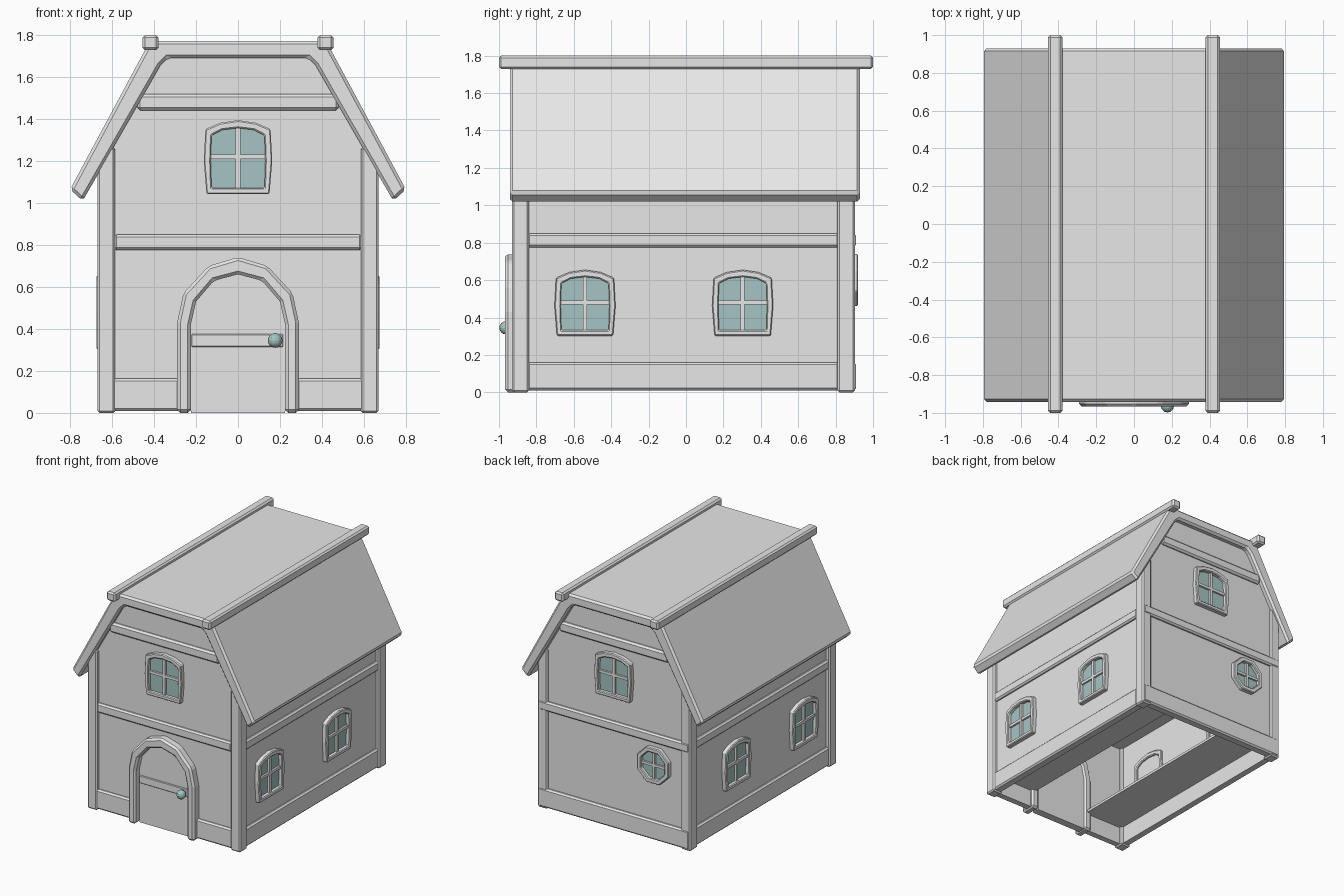
import bpy, bmesh, math
from mathutils import Matrix, Vector

if "Cube" in bpy.data.objects:
    bpy.data.objects.remove(bpy.data.objects["Cube"])


def material(name, rgb):
    m = bpy.data.materials.new(name)
    m.use_nodes = True
    m.diffuse_color = (*rgb, 1)
    m.node_tree.nodes["Principled BSDF"].inputs["Base Color"].default_value = (*rgb, 1)
    return m


GREY = material("plain_grey", (0.8, 0.8, 0.8))
TEAL = material("teal_glass", (0.38, 0.56, 0.55))


def finish(name, bm, mat, bevel=0, place=Matrix()):
    bmesh.ops.transform(bm, matrix=place, verts=bm.verts)
    bmesh.ops.recalc_face_normals(bm, faces=bm.faces)
    mesh = bpy.data.meshes.new(name)
    bm.to_mesh(mesh)
    bm.free()
    mesh.materials.append(mat)
    ob = bpy.data.objects.new(name, mesh)
    bpy.context.collection.objects.link(ob)
    if bevel:
        mod = ob.modifiers.new("bevel", "BEVEL")
        mod.width, mod.segments = bevel, 1
    return ob


def box(name, x, y, z, mat=GREY, bevel=0, place=Matrix()):
    bm = bmesh.new()
    bmesh.ops.create_cube(bm, size=1)
    for v in bm.verts:
        v.co = Vector([(r[0] + r[1]) / 2 + c * (r[1] - r[0]) for r, c in zip((x, y, z), v.co)])
    return finish(name, bm, mat, bevel, place)


def prism(name, pts, y0, y1, mat=GREY, bevel=0, place=Matrix()):
    """Extrude an outline in the x-z plane along y."""
    bm = bmesh.new()
    face = bm.faces.new([bm.verts.new((x, y0, z)) for x, z in pts])
    new = bmesh.ops.extrude_face_region(bm, geom=[face])["geom"]
    for v in new:
        if isinstance(v, bmesh.types.BMVert):
            v.co.y = y1
    return finish(name, bm, mat, bevel, place)


def ring(name, outer, inner, y0, y1, bevel, place):
    """Closed frame between two outlines with equal point counts."""
    bm = bmesh.new()
    loops = [[bm.verts.new((x, y, z)) for x, z in pts]
             for pts, y in ((outer, y0), (inner, y0), (inner, y1), (outer, y1))]
    n = len(outer)
    for a, b in zip(loops, loops[1:] + loops[:1]):
        for i in range(n):
            j = (i + 1) % n
            bm.faces.new((a[i], a[j], b[j], b[i]))
    return finish(name, bm, GREY, bevel, place)


def mirrored(half):
    """Complete a right-hand outline that begins at the bottom and ends on x = 0."""
    return half + [(-x, z) for x, z in reversed(half[:-1])]


def at(x, y, z, turn):
    return Matrix.Translation((x, y, z)) @ Matrix.Rotation(math.radians(turn), 4, "Z")


# Walls, outer faces at these planes
FRONT, BACK, SIDE = -0.905, 0.885, 0.64
gable = [(-SIDE, 0.01), (SIDE, 0.01), (SIDE, 1.2), (0.36, 1.7), (-0.36, 1.7), (-SIDE, 1.2)]
prism("front_wall", gable, FRONT, FRONT + 0.04)
prism("back_wall", gable, BACK - 0.04, BACK)
for s, side in ((1, "left"), (-1, "right")):
    xs = sorted((s * SIDE, s * (SIDE - 0.04)))
    box(side + "_wall", xs, (FRONT + 0.02, BACK - 0.02), (0.01, 1.2))
    # Corner posts
    px = sorted((s * 0.585, s * 0.67))
    box(side + "_front_post", px, (-0.93, -0.84), (0, 1.265), bevel=0.01)
    box(side + "_back_post", px, (0.81, 0.903), (0, 1.265), bevel=0.01)
    # Side beam and baseboard
    bx = sorted((s * 0.61, s * 0.662))
    box(side + "_beam", bx, (-0.85, 0.82), (0.775, 0.85), bevel=0.012)
    box(side + "_baseboard", bx, (-0.85, 0.82), (0.01, 0.16), bevel=0.012)
    # Floor strip with a central gap
    box(side + "_floor", sorted((s * 0.25, s * 0.62)), (-0.87, 0.86), (0.15, 0.17))
    # Ridge pole
    box(side + "_ridge_pole", (s * 0.417 - 0.038, s * 0.417 + 0.038), (-1, 1), (1.728, 1.8), bevel=0.012)
    # Front baseboard beside the door
    box(side + "_front_baseboard", sorted((s * 0.27, s * 0.6)), (-0.925, -0.87), (0.01, 0.165), bevel=0.012)

box("ceiling", (-0.62, 0.62), (-0.87, 0.86), (0.83, 0.86))
box("front_beam", (-0.59, 0.59), (-0.927, -0.87), (0.775, 0.85), bevel=0.012)
box("front_upper_beam", (-0.48, 0.48), (-0.927, -0.87), (1.44, 1.52), bevel=0.014)
box("back_beam", (-0.66, 0.66), (0.86, 0.908), (0.775, 0.85), bevel=0.012)
box("back_upper_beam", (-0.48, 0.48), (0.86, 0.908), (1.44, 1.52), bevel=0.014)
box("back_baseboard", (-0.66, 0.66), (0.86, 0.908), (0.01, 0.16), bevel=0.012)

# Gambrel roof shell
roof_outer = [(0.8, 1.065), (0.42, 1.772), (-0.42, 1.772), (-0.8, 1.065)]
roof_inner = [(-0.74, 1.01), (-0.37, 1.655), (-0.335, 1.69), (0.335, 1.69), (0.37, 1.655), (0.74, 1.01)]
prism("roof", roof_outer + roof_inner, -0.942, 0.93, bevel=0.015)

# Arched windows
frame_out = mirrored([(0.15, -0.18), (0.163, -0.02), (0.155, 0.13), (0.085, 0.16), (0, 0.173)])
frame_in = mirrored([(0.126, -0.15), (0.13, -0.02), (0.126, 0.1), (0.075, 0.126), (0, 0.135)])


def arched_window(name, place):
    ring(name + "_frame", frame_out, frame_in, -0.035, 0.055, 0.006, place)
    prism(name + "_glass", frame_in, -0.006, 0.002, TEAL, place=place)
    box(name + "_upright_bar", (-0.011, 0.011), (-0.022, 0), (-0.155, 0.135), place=place)
    box(name + "_cross_bar", (-0.13, 0.13), (-0.021, 0), (-0.013, 0.009), place=place)


arched_window("front_upper_window", at(0, FRONT, 1.222, 0))
arched_window("back_upper_window", at(0, BACK, 1.222, 180))
for label, y in (("front", -0.54), ("back", 0.303)):
    arched_window("left_" + label + "_window", at(SIDE, y, 0.482, 90))
    arched_window("right_" + label + "_window", at(-SIDE, y, 0.482, -90))

# Octagonal back window


def octagon(r):
    return [(r * math.cos(math.radians(45 * i + 22.5)), r * math.sin(math.radians(45 * i + 22.5)))
            for i in range(8)]


spot = at(-0.35, BACK, 0.6, 180)
ring("octagon_frame", octagon(0.15), octagon(0.112), -0.035, 0.055, 0.006, spot)
prism("octagon_glass", octagon(0.115), -0.006, 0.002, TEAL, place=spot)
box("octagon_upright_bar", (-0.01, 0.01), (-0.022, 0), (-0.108, 0.108), place=spot)
box("octagon_cross_bar", (-0.108, 0.108), (-0.021, 0), (-0.01, 0.01), place=spot)

# Door with arched surround
arch_out = mirrored([(0.29, 0), (0.29, 0.43), (0.26, 0.57), (0.14, 0.7), (0, 0.742)])
arch_in = mirrored([(0.225, 0), (0.225, 0.42), (0.2, 0.53), (0.115, 0.63), (0, 0.66)])
prism("door_surround", arch_out + arch_in[::-1], -0.967, -0.84, bevel=0.015)
prism("door", arch_in, -0.912, -0.85)
box("door_plank", (-0.222, 0.215), (-0.922, -0.9), (0.315, 0.375), bevel=0.004)

# Door knob
bm = bmesh.new()
bmesh.ops.create_uvsphere(bm, u_segments=12, v_segments=8, radius=0.035)
finish("door_knob", bm, TEAL, place=Matrix.Translation((0.177, -0.963, 0.345)))
box("door_knob_stem", (0.165, 0.189), (-0.95, -0.91), (0.333, 0.357), TEAL)
